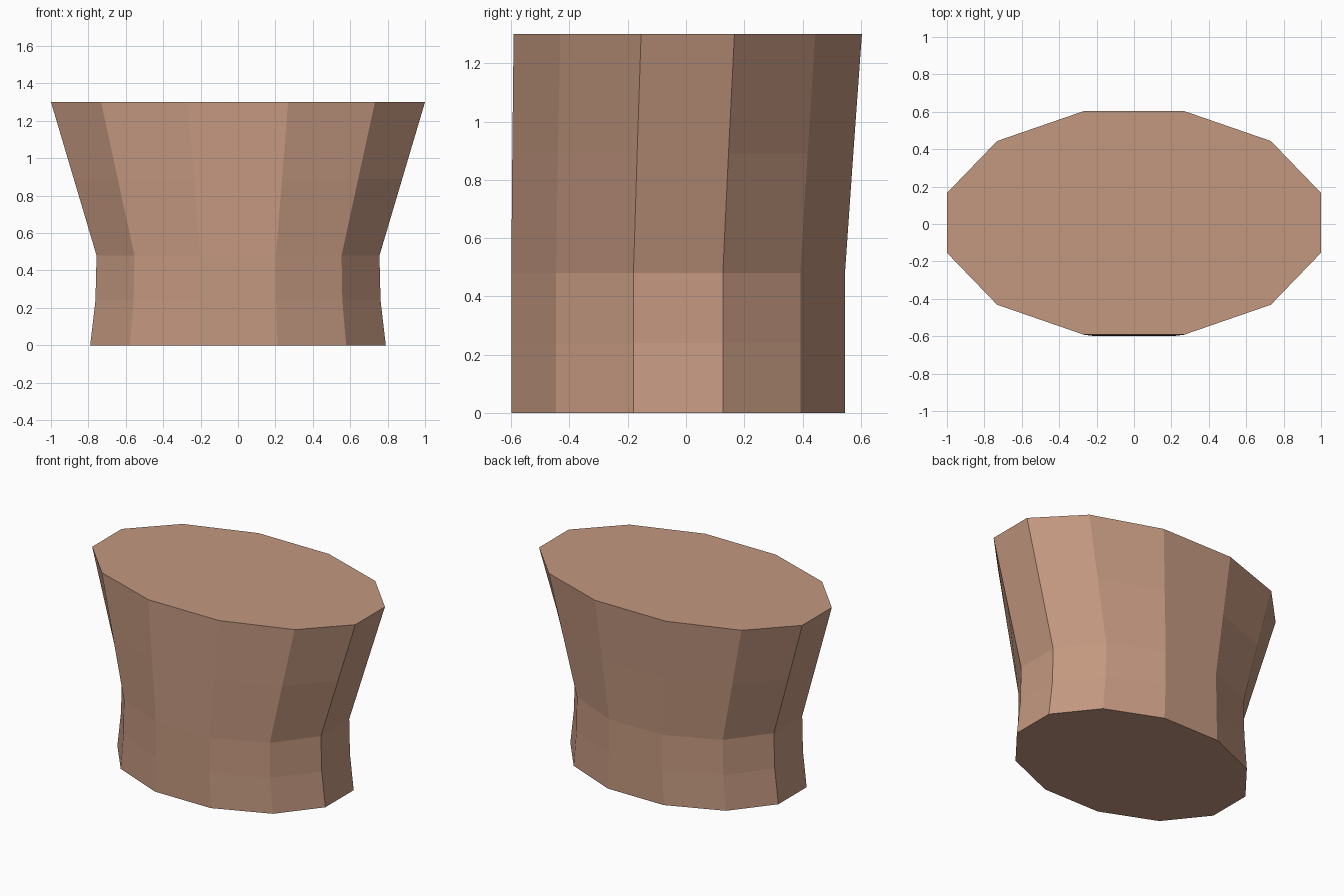
import bpy, bmesh, math

if "Cube" in bpy.data.objects:
    bpy.data.objects.remove(bpy.data.objects["Cube"])

# Flat skin-brown colour
tan = bpy.data.materials.new("warm_tan")
tan.diffuse_color = (0.55, 0.314, 0.216, 1.0)
tan.use_nodes = True
tan.node_tree.nodes["Principled BSDF"].inputs["Base Color"].default_value = tan.diffuse_color

SIDES = 12
# Ring sections: height, x radius, y radius, y centre
RINGS = [
    (0.00, 0.818, 0.593, -0.027),
    (0.24, 0.789, 0.593, -0.027),
    (0.48, 0.783, 0.593, -0.027),
    (0.89, 0.909, 0.606, -0.011),
    (1.30, 1.035, 0.619, 0.006),
]

# Waisted body: twelve-sided oval rings lofted together and capped
bm = bmesh.new()
rings = []
for z, rx, ry, cy in RINGS:
    ring = []
    for i in range(SIDES):
        a = math.radians(15 + i * 360 / SIDES)
        ring.append(bm.verts.new((rx * math.cos(a), cy + ry * math.sin(a), z)))
    rings.append(ring)
for low, high in zip(rings, rings[1:]):
    for i in range(SIDES):
        j = (i + 1) % SIDES
        bm.faces.new((low[i], low[j], high[j], high[i]))
bm.faces.new(rings[0][::-1])
bm.faces.new(rings[-1])
bmesh.ops.recalc_face_normals(bm, faces=bm.faces)

mesh = bpy.data.meshes.new("waisted_body")
bm.to_mesh(mesh)
bm.free()
mesh.materials.append(tan)
body = bpy.data.objects.new("waisted_body", mesh)
bpy.context.collection.objects.link(body)
